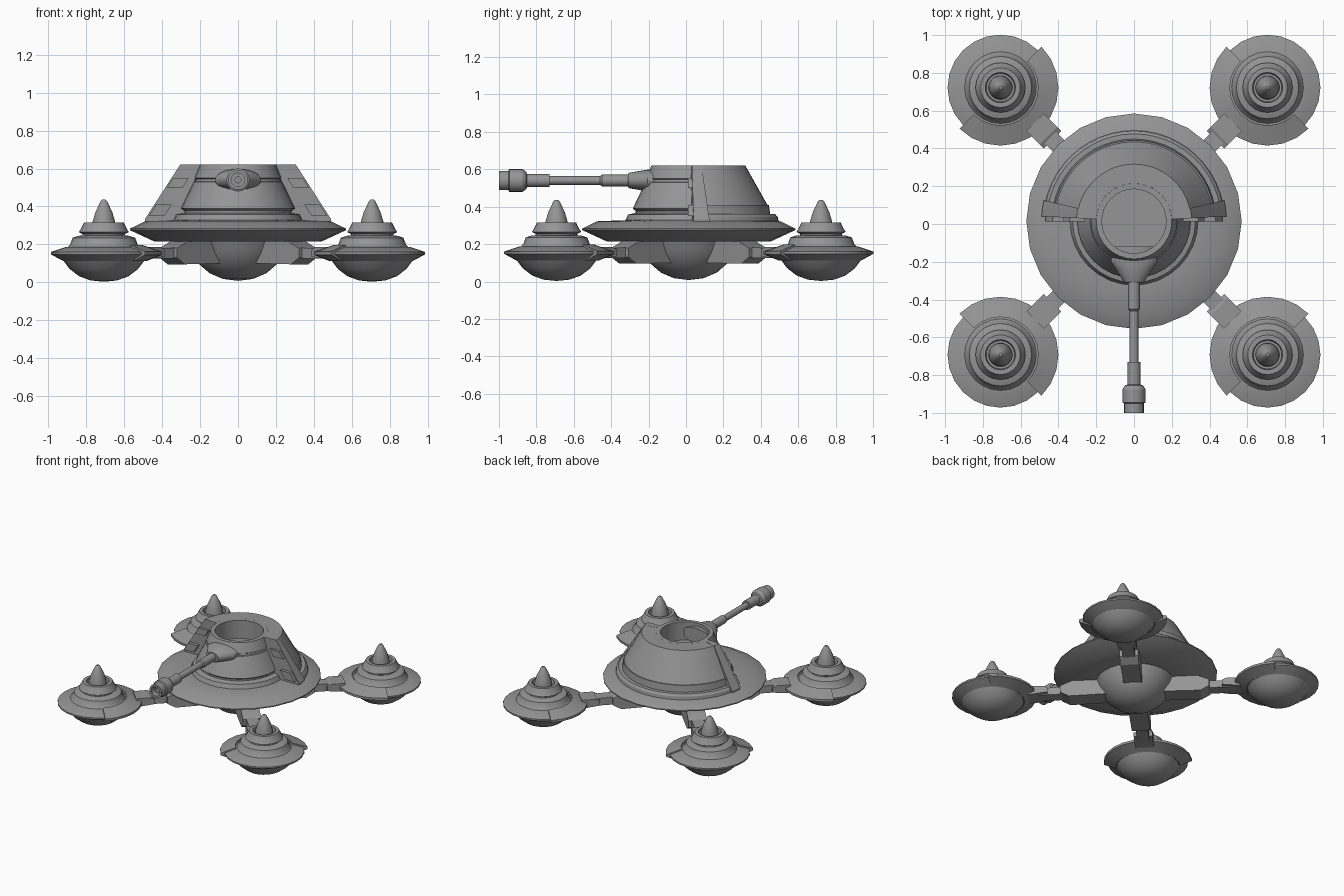
import bpy, bmesh, math
from mathutils import Matrix

if "Cube" in bpy.data.objects:
    bpy.data.objects.remove(bpy.data.objects["Cube"])

CY = 0.015  # y of the hull axis
grey = bpy.data.materials.new("hull_grey")
grey.diffuse_color = (0.3, 0.3, 0.3, 1)
grey.use_nodes = True
grey.node_tree.nodes["Principled BSDF"].inputs["Base Color"].default_value = grey.diffuse_color


def finish(bm, name, matrix):
    bmesh.ops.remove_doubles(bm, verts=bm.verts, dist=1e-5)
    bmesh.ops.recalc_face_normals(bm, faces=bm.faces)
    me = bpy.data.meshes.new(name)
    bm.to_mesh(me)
    bm.free()
    me.materials.append(grey)
    ob = bpy.data.objects.new(name, me)
    bpy.context.collection.objects.link(ob)
    ob.matrix_world = matrix
    bpy.ops.object.select_all(action='DESELECT')
    ob.select_set(True)
    bpy.context.view_layer.objects.active = ob
    bpy.ops.object.shade_smooth_by_angle(angle=math.radians(25))
    return ob


def lathe(name, profile, matrix, seg=24, start=0.0, sweep=360.0):
    """Spin (radius, height[, x stretch]) points; partial sweeps use a closed profile and get end caps."""
    bm = bmesh.new()
    full = sweep >= 360
    rings = []
    for i in range(seg if full else seg + 1):
        a = math.radians(start + sweep * i / seg)
        rings.append([bm.verts.new((p[0] * math.cos(a) * (p[2] if len(p) > 2 else 1),
                                    p[0] * math.sin(a), p[1])) for p in profile])
    n = len(profile)
    for i in range(seg):
        A, B = rings[i], rings[(i + 1) % len(rings)]
        for j in range(n - 1 if full else n):
            k = (j + 1) % n
            bm.faces.new((A[j], B[j], B[k], A[k]))
    if not full:
        bm.faces.new(rings[0])
        bm.faces.new(rings[-1])
    return finish(bm, name, matrix)


def prism(name, outline, width, matrix):
    """Extrude an (x, z) outline along y, centred."""
    bm = bmesh.new()
    A = [bm.verts.new((x, -width / 2, z)) for x, z in outline]
    B = [bm.verts.new((x, width / 2, z)) for x, z in outline]
    bm.faces.new(A)
    bm.faces.new(B)
    for i in range(len(A)):
        k = (i + 1) % len(A)
        bm.faces.new((A[i], A[k], B[k], B[i]))
    return finish(bm, name, matrix)


hub = Matrix.Translation((0, CY, 0))

# Saucer hull with rounded belly
lathe("hull_disc", [(0, .22), (.28, .215), (.44, .215), (.57, .275), (.57, .283),
                    (.49, .322), (.33, .328), (0, .328)], hub, 24)
lathe("belly", [(0, .008), (.08, .018), (.15, .048), (.21, .1), (.25, .16), (.275, .22), (0, .22)], hub, 32)

# Turret with open well on top
lathe("turret", [(0, .325), (.34, .325), (.325, .358), (.285, .366), (.285, .378), (.3, .39),
                 (.233, .53), (.225, .532), (.222, .545), (.228, .55), (.2, .62),
                 (.17, .62), (.17, .48), (0, .48)], hub, 32)

# Rear armour shell, half wrapped round the turret
lathe("armour_shell", [(.2, .62), (.302, .62), (.42, .41), (.428, .41), (.435, .36), (.462, .36),
                       (.476, .345), (.48, .322), (.3, .322)], hub, 24, 3, 174)
for s in (0, 1):
    lathe("armour_end_frame", [(.2, .621), (.305, .621), (.49, .335), (.49, .322), (.31, .322)],
          hub, 2, 3 if s == 0 else 167, 10)
    # Raised panels on the shell end
    m = Matrix.Scale(-1, 4, (1, 0, 0)) if s else Matrix()
    for z0, z1 in ((.50, .55), (.35, .41)):
        edge = lambda z, o: .305 + (.62 - z) * .64 - o
        prism("end_panel", [(edge(z0, .09), z0), (edge(z0, .008), z0), (edge(z1, .008), z1), (edge(z1, .09), z1)],
              .03, Matrix.Translation((0, CY + .012, 0)) @ m)

# Gun, spun along the forward axis
gun = Matrix.Translation((0, 0, .54)) @ Matrix.Rotation(math.pi / 2, 4, 'X')
lathe("gun_mantlet", [(0, .12), (.058, .12, 2.1), (.058, .205, 2.1), (.054, .23, 1.9), (.042, .30, 1.4),
                      (.036, .31, 1.4), (0, .31)], gun, 24)
lathe("gun_barrel", [(0, .28), (.031, .28), (.031, .45), (.023, .46), (.023, .73), (.035, .73), (.035, .85),
                     (.048, .855), (.061, .875), (.061, .945), (.052, .95), (.052, 1.0), (.036, 1.0),
                     (.036, .95), (.018, .95), (.018, .98), (0, .98)], gun, 20)

# Four arms and hover pods on the diagonals
for ang in (45, 135, 225, 315):
    spoke = hub @ Matrix.Rotation(math.radians(ang), 4, 'Z')
    prism("arm_root", [(.17, .22), (.2, .1), (.46, .095), (.52, .13), (.52, .18), (.43, .22)], .13, spoke)
    prism("arm_beam", [(.45, .125), (.82, .125), (.82, .172), (.45, .185)], .085, spoke)
    prism("arm_joint", [(.61, .135), (.74, .12), (.74, .185), (.64, .185), (.61, .17)], .13, spoke)
    pod = spoke @ Matrix.Translation((1.0, 0, 0))
    lathe("pod_body", [(0, .003), (.07, .01), (.13, .032), (.18, .07), (.212, .112), (.225, .118),
                       (.28, .148), (.28, .16), (.2, .187), (.19, .187), (.178, .2), (.165, .235),
                       (.135, .245), (.112, .247), (.112, .255), (.132, .265), (.122, .28), (.105, .315),
                       (.08, .315), (.075, .285), (0, .285)], pod, 24)
    lathe("pod_spire", [(0, .28), (.064, .28), (.06, .32), (.045, .37), (.018, .427), (.009, .436), (0, .437)],
          pod, 20)
    # Half collar on the side facing the hull
    lathe("pod_collar", [(.2, .198), (.307, .162), (.307, .145), (.225, .112), (.2, .13)], pod, 12, 90, 180)
